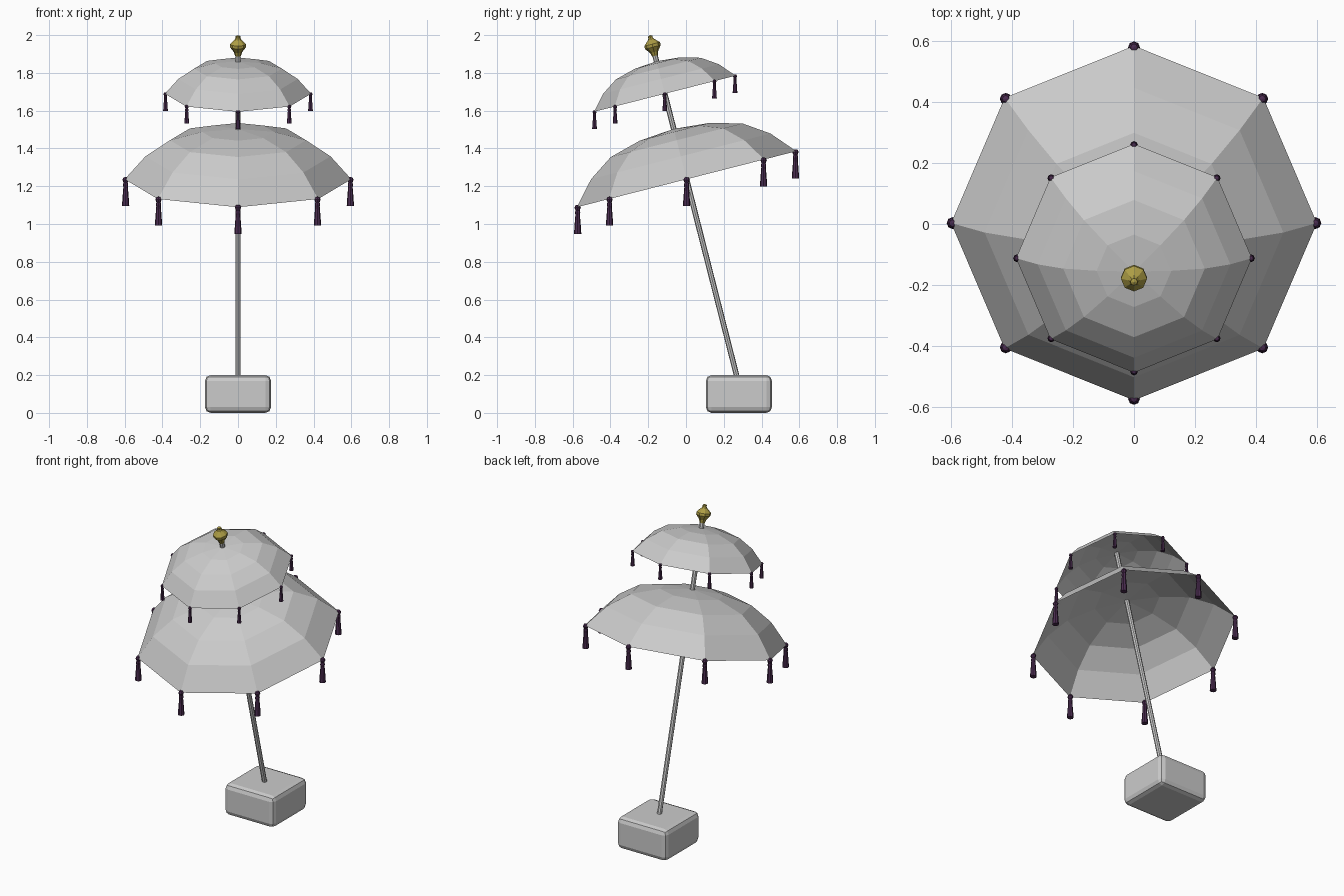
import bpy, bmesh, math
from mathutils import Vector, Matrix

if "Cube" in bpy.data.objects:
    bpy.data.objects.remove(bpy.data.objects["Cube"])

TILT = math.radians(14.3)
ROT = Matrix.Rotation(TILT, 4, 'X')
# Local frame of the leaning pole; origin is the centre of the big canopy's rim
FRAME = Matrix.Translation((0, 0.003, 1.237)) @ ROT


def material(name, rgb):
    m = bpy.data.materials.new(name)
    m.diffuse_color = (*rgb, 1)
    m.use_nodes = True
    m.node_tree.nodes["Principled BSDF"].inputs["Base Color"].default_value = m.diffuse_color
    return m


def lathe(name, profile, matrix, sides=8, mat=None):
    """Revolve (radius, height) points around z; radius 0 closes to a point."""
    bm = bmesh.new()
    rings = []
    for r, z in profile:
        if r == 0:
            rings.append([bm.verts.new((0, 0, z))] * sides)
        else:
            rings.append([bm.verts.new((r * math.cos(i * math.tau / sides),
                                        r * math.sin(i * math.tau / sides), z))
                          for i in range(sides)])
    for a, b in zip(rings, rings[1:]):
        for i in range(sides):
            j = (i + 1) % sides
            quad = list(dict.fromkeys((a[i], a[j], b[j], b[i])))
            bm.faces.new(quad)
    bmesh.ops.recalc_face_normals(bm, faces=bm.faces)
    mesh = bpy.data.meshes.new(name)
    bm.to_mesh(mesh)
    bm.free()
    ob = bpy.data.objects.new(name, mesh)
    bpy.context.collection.objects.link(ob)
    ob.matrix_world = matrix
    if mat:
        mesh.materials.append(mat)
    return ob


gold = material("gold", (0.42, 0.34, 0.06))
purple = material("purple", (0.07, 0.025, 0.08))

# Weighted base block with rounded edges
bpy.ops.mesh.primitive_cube_add(size=1, location=(0, 0.28, 0.1))
base = bpy.context.object
base.name = "base"
base.scale = (0.35, 0.35, 0.2)
bpy.ops.object.transform_apply(location=False, rotation=False, scale=True)
bev = base.modifiers.new("rounding", 'BEVEL')
bev.width = 0.03
bev.segments = 2

# Leaning pole
lathe("pole", [(0, -1.14), (0.0145, -1.14), (0.0145, 0.70), (0, 0.70)], FRAME)

# Finial on the pole tip
lathe("finial", [(0, 0.675), (0.016, 0.675), (0.022, 0.695), (0.043, 0.722), (0.043, 0.738),
                 (0.018, 0.762), (0.012, 0.772), (0.012, 0.782), (0, 0.787)],
      FRAME, mat=gold)

# Two canopies, each with hanging tassels on the eight rim corners
CANOPY = [(0.6, 0), (0.49, 0.125), (0.36, 0.213), (0.19, 0.259), (0, 0.275)]
TASSEL = [(0, 0.012), (0.011, 0.009), (0.017, -0.003), (0.011, -0.018), (0.014, -0.028),
          (0.012, -0.042), (0.016, -0.09), (0.0195, -0.142), (0, -0.142)]
for label, height, s in (("lower", 0, 1.0), ("upper", 0.467, 0.645)):
    place = FRAME @ Matrix.Translation((0, 0, height))
    lathe(label + "_canopy", [(r * s, z * s) for r, z in CANOPY], place)
    for i in range(8):
        a = i * math.tau / 8
        corner = place @ Vector((0.595 * s * math.cos(a), 0.595 * s * math.sin(a), 0))
        lathe(f"{label}_tassel_{i + 1}", [(r * s, z * s) for r, z in TASSEL],
              Matrix.Translation(corner), mat=purple)
